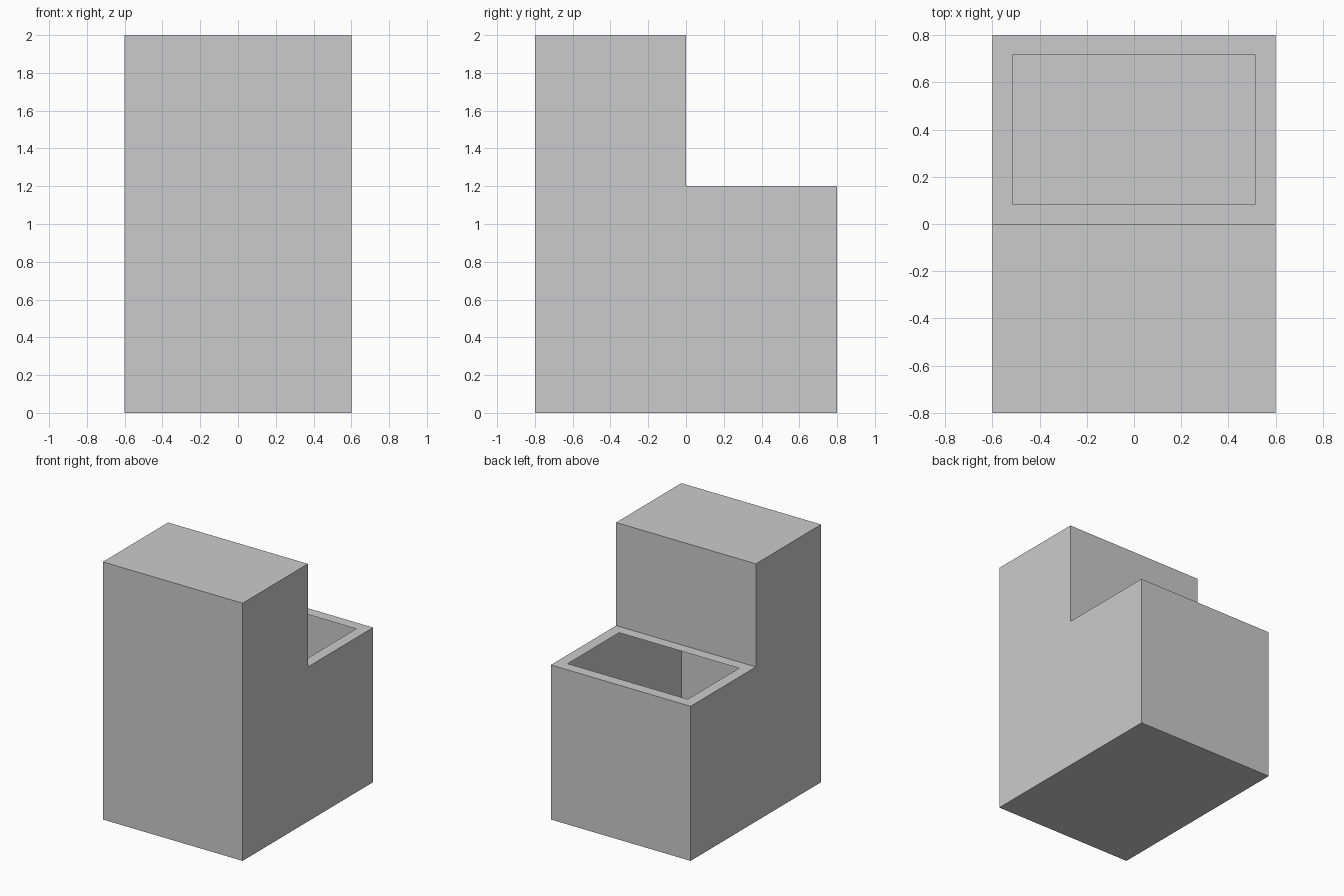
import bpy, bmesh

if "Cube" in bpy.data.objects:
    bpy.data.objects.remove(bpy.data.objects["Cube"])

# Stepped hollow shell: L-shaped side profile (y, z) extruded across the width
WIDTH, RIM, STEP = 1.2, 0.12, 1.2
profile = [(-0.8, 0), (0.8, 0), (0.8, STEP), (0, STEP), (0, 2), (-0.8, 2)]

bm = bmesh.new()
side = bm.faces.new([bm.verts.new((-WIDTH / 2, y, z)) for y, z in profile])
ext = bmesh.ops.extrude_face_region(bm, geom=[side], use_keep_orig=True)
moved = [g for g in ext["geom"] if isinstance(g, bmesh.types.BMVert)]
bmesh.ops.translate(bm, verts=moved, vec=(WIDTH, 0, 0))
bmesh.ops.recalc_face_normals(bm, faces=bm.faces[:])

# Opening in the low step: inset a rim, then remove the middle to show the hollow inside
step = next(f for f in bm.faces
            if f.normal.z > 0.9 and abs(f.calc_center_median().z - STEP) < 1e-4)
bmesh.ops.inset_region(bm, faces=[step], thickness=RIM)
bmesh.ops.delete(bm, geom=[step], context='FACES')

mesh = bpy.data.meshes.new("stepped_shell")
bm.to_mesh(mesh)
bm.free()
body = bpy.data.objects.new("stepped_shell", mesh)
bpy.context.collection.objects.link(body)
